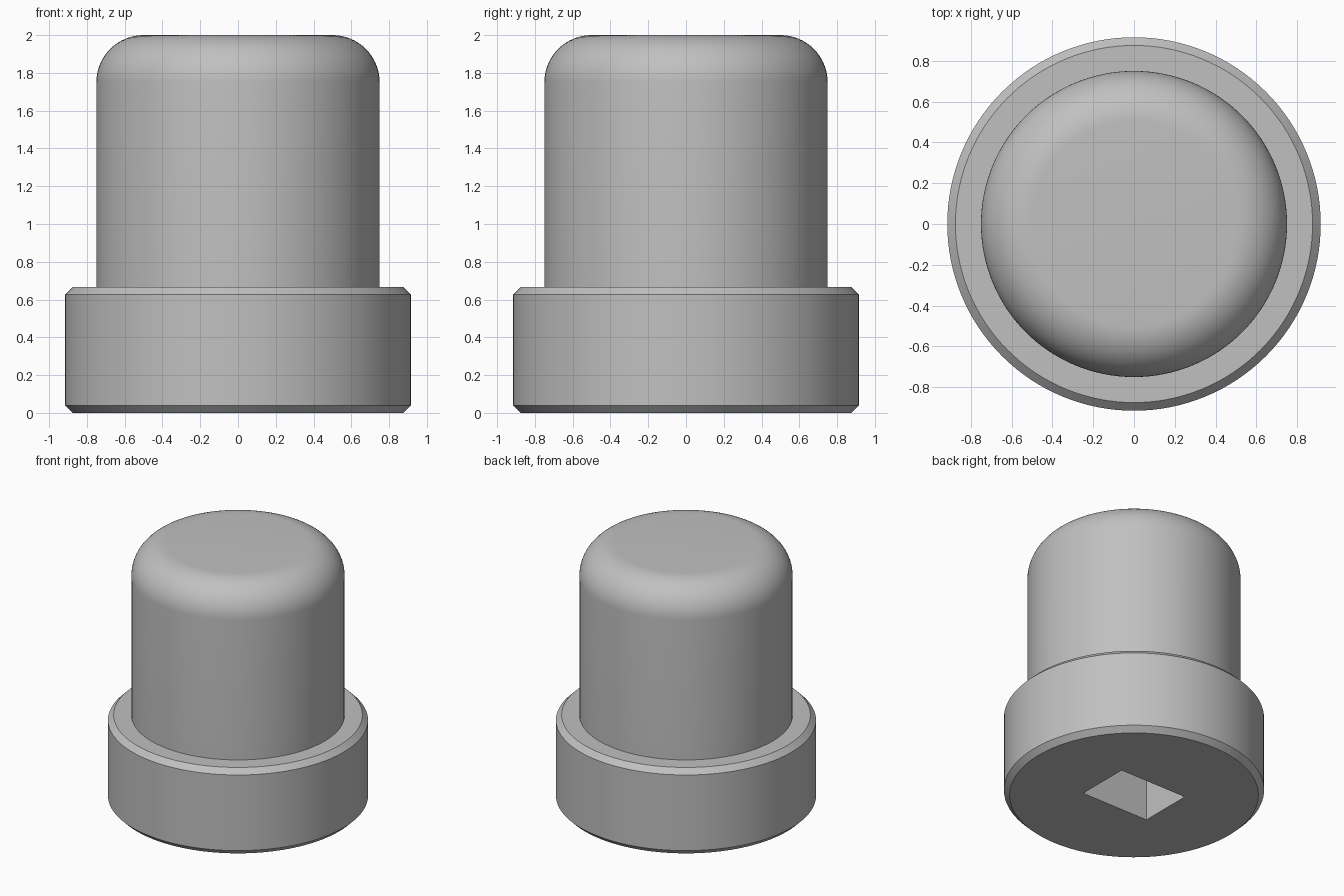
import bpy, bmesh, math

cube = bpy.data.objects.get("Cube")
if cube:
    bpy.data.objects.remove(cube, do_unlink=True)

SEGMENTS = 128
COLLAR_R, COLLAR_H, CHAMFER = 0.915, 0.667, 0.04
BODY_R, HEIGHT, FILLET = 0.75, 2.0, 0.25
SOCKET_X, SOCKET_Y, SOCKET_DEPTH = 0.58, 0.42, 0.667

# Plain grey material
grey = bpy.data.materials.new("plain_grey")
grey.use_nodes = True
colour = (0.53, 0.53, 0.53, 1)
grey.diffuse_color = colour
grey.node_tree.nodes["Principled BSDF"].inputs["Base Color"].default_value = colour


def lathe(name, profile):
    """Turn an open (radius, height) profile into a closed solid."""
    bm = bmesh.new()
    rings = []
    for r, z in profile:
        angles = [2 * math.pi * i / SEGMENTS for i in range(SEGMENTS)]
        rings.append([bm.verts.new((r * math.cos(a), r * math.sin(a), z)) for a in angles])
    for low, high in zip(rings, rings[1:]):
        for i in range(SEGMENTS):
            j = (i + 1) % SEGMENTS
            bm.faces.new((low[i], low[j], high[j], high[i]))
    bm.faces.new(rings[0][::-1])
    bm.faces.new(rings[-1])
    mesh = bpy.data.meshes.new(name)
    bm.to_mesh(mesh)
    bm.free()
    mesh.materials.append(grey)
    obj = bpy.data.objects.new(name, mesh)
    bpy.context.collection.objects.link(obj)
    return obj


# Chamfered collar and rounded cylindrical head as one turned solid
profile = [
    (COLLAR_R - CHAMFER, 0), (COLLAR_R, CHAMFER),
    (COLLAR_R, COLLAR_H - CHAMFER), (COLLAR_R - CHAMFER, COLLAR_H),
    (BODY_R, COLLAR_H),
]
STEPS = 16
for i in range(STEPS + 1):
    a = math.pi / 2 * i / STEPS
    profile.append((BODY_R - FILLET + FILLET * math.cos(a),
                    HEIGHT - FILLET + FILLET * math.sin(a)))
plug = lathe("collared_plug", profile)

# Rectangular socket cut into the underside
bpy.ops.mesh.primitive_cube_add(size=1)
cutter = bpy.context.object
cutter.name = "socket_cutter"
cutter.scale = (SOCKET_X, SOCKET_Y, 2 * SOCKET_DEPTH)
cutter.data.materials.append(grey)
cutter.hide_render = True

cut = plug.modifiers.new("socket", 'BOOLEAN')
cut.operation = 'DIFFERENCE'
cut.solver = 'EXACT'
cut.object = cutter

bpy.ops.object.select_all(action='DESELECT')
plug.select_set(True)
bpy.context.view_layer.objects.active = plug
bpy.ops.object.modifier_apply(modifier=cut.name)
bpy.data.objects.remove(cutter, do_unlink=True)
bpy.ops.object.shade_smooth_by_angle(angle=math.radians(30))
